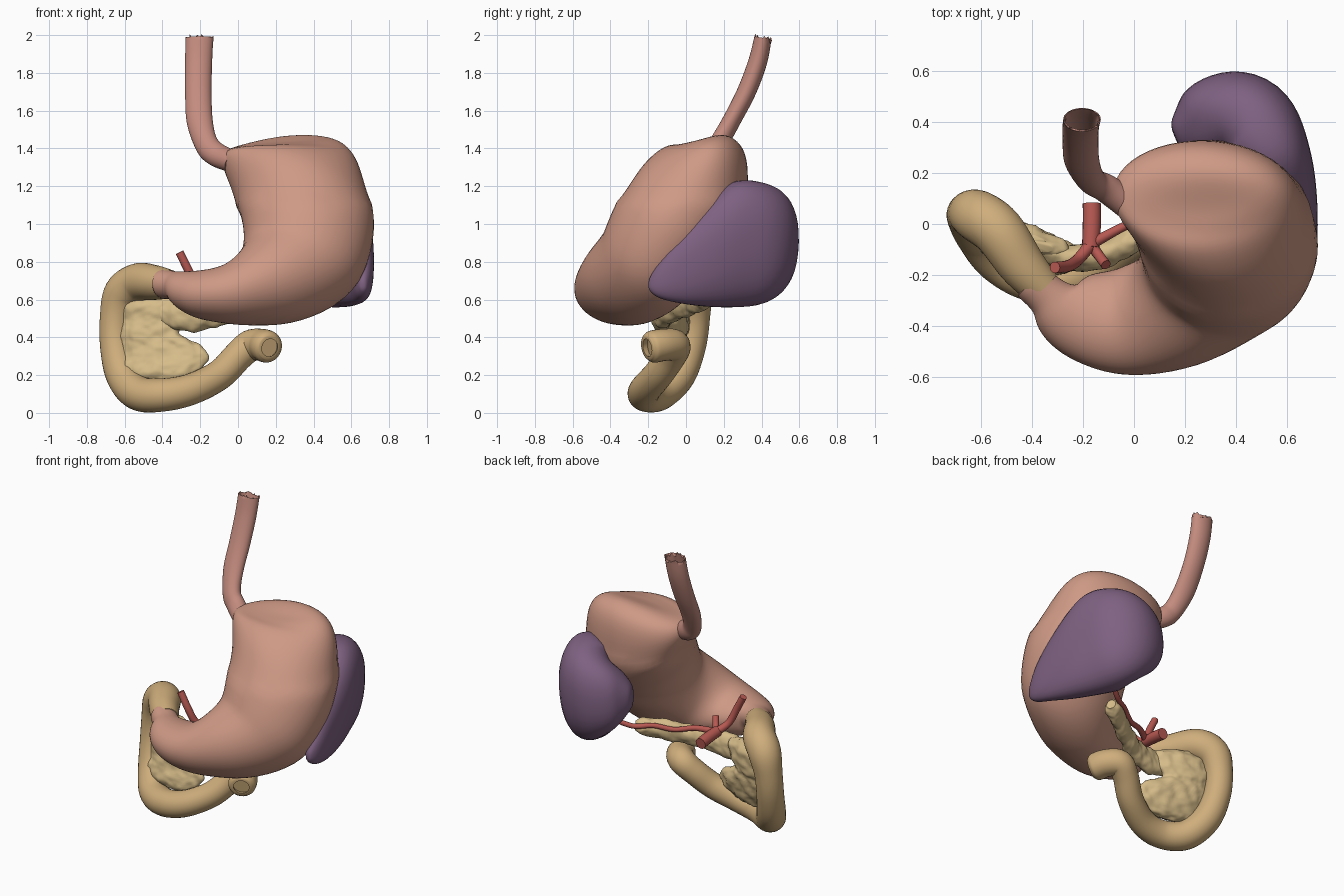
import bpy, bmesh, math, random
from mathutils import Vector, noise

if "Cube" in bpy.data.objects:
    bpy.data.objects.remove(bpy.data.objects["Cube"])

random.seed(4)


def material(name, rgb):
    m = bpy.data.materials.new(name)
    m.diffuse_color = (*rgb, 1)
    m.use_nodes = True
    m.node_tree.nodes["Principled BSDF"].inputs["Base Color"].default_value = m.diffuse_color
    return m


PINK = material("stomach_pink", (0.62, 0.32, 0.235))
ROSE = material("gullet_rose", (0.55, 0.26, 0.21))
TAN = material("bowel_tan", (0.62, 0.42, 0.20))
STRAW = material("gland_straw", (0.67, 0.50, 0.25))
PLUM = material("spleen_plum", (0.21, 0.12, 0.22))
RED = material("artery_red", (0.48, 0.10, 0.085))


def smooth_rows(rows, steps):
    """Catmull-Rom interpolation through rows of numbers."""
    out = []
    n = len(rows)
    for i in range(n - 1):
        p0, p1, p2, p3 = (rows[min(max(k, 0), n - 1)] for k in (i - 1, i, i + 1, i + 2))
        for s in range(steps):
            t = s / steps
            out.append([0.5 * (2 * b + (c - a) * t + (2 * a - 5 * b + 4 * c - d) * t * t
                               + (3 * b - a - 3 * c + d) * t ** 3)
                        for a, b, c, d in zip(p0, p1, p2, p3)])
    out.append(list(rows[-1]))
    return out


def tangents(cs):
    n = len(cs)
    return [(cs[min(i + 1, n - 1)] - cs[max(i - 1, 0)]).normalized() for i in range(n)]


def ring(c, u, v, sides, power=1.0):
    """Ellipse; power below 1 squares it off."""
    def f(x):
        return math.copysign(abs(x) ** power, x)
    return [c + u * f(math.cos(a)) + v * f(math.sin(a))
            for a in (2 * math.pi * k / sides for k in range(sides))]


def skin(name, rings, mat, wall=0, depth=10, lumps=0, ragged=0, relax=0, relax_top=0):
    """Skin rings into a closed body; wall > 0 leaves the last end hollow."""
    if ragged:
        rings[-1] = [p - Vector((0, 0, random.random() * ragged)) for p in rings[-1]]
    if wall:
        outer = list(rings)
        for idx in range(1, depth, 3):
            src = outer[-idx]
            c = sum(src, Vector()) / len(src)
            f = wall if idx == 1 else wall * 0.93
            rings.append([c + (p - c) * f for p in src])
    bm = bmesh.new()
    vr = [[bm.verts.new(p) for p in r] for r in rings]
    n = len(vr[0])
    for a, b in zip(vr, vr[1:]):
        for k in range(n):
            bm.faces.new((a[k], a[(k + 1) % n], b[(k + 1) % n], b[k]))
    for r in (vr[0], vr[-1]):
        c = bm.verts.new(sum((v.co for v in r), Vector()) / n)
        for k in range(n):
            bm.faces.new((r[k], r[(k + 1) % n], c))
    bmesh.ops.recalc_face_normals(bm, faces=bm.faces)
    top = [v for v in bm.verts if v.co.z > 1.12]
    for verts, count in ((list(bm.verts), relax), (top, relax_top)):
        for _ in range(count):
            bmesh.ops.smooth_vert(bm, verts=verts, factor=0.5, use_axis_x=True,
                                  use_axis_y=True, use_axis_z=True)
    if lumps:
        bm.normal_update()
        for v in bm.verts:
            d = noise.noise(v.co * 17) + 0.5 * noise.noise(v.co * 36)
            v.co += v.normal * d * lumps
    me = bpy.data.meshes.new(name)
    bm.to_mesh(me)
    bm.free()
    me.materials.append(mat)
    ob = bpy.data.objects.new(name, me)
    bpy.context.collection.objects.link(ob)
    bpy.ops.object.select_all(action='DESELECT')
    ob.select_set(True)
    bpy.context.view_layer.objects.active = ob
    bpy.ops.object.shade_smooth_by_angle(angle=math.radians(55))
    return ob


def band(name, rows, mat, sides=40, steps=6, power=1.0, **kw):
    """Rows are two opposite edge points and a half thickness across them."""
    rows = smooth_rows(rows, steps)
    lo = [Vector(r[:3]) for r in rows]
    hi = [Vector(r[3:6]) for r in rows]
    cs = [(a + b) / 2 for a, b in zip(lo, hi)]
    rings = []
    for a, b, c, t, r in zip(lo, hi, cs, tangents(cs), rows):
        u = (b - a) / 2
        rings.append(ring(c, u, t.cross(u).normalized() * r[6], sides, power))
    return skin(name, rings, mat, **kw)


def tube(name, rows, mat, sides=28, steps=6, **kw):
    """Rows are x, y, z, radius along the path."""
    rows = smooth_rows(rows, steps)
    cs = [Vector(r[:3]) for r in rows]
    u, rings = Vector((0.3, 0.2, 1)), []
    for c, t, r in zip(cs, tangents(cs), rows):
        u = (u - t * u.dot(t)).normalized()
        rings.append(ring(c, u * r[3], t.cross(u) * r[3], sides))
    return skin(name, rings, mat, **kw)


# Stomach: lesser-curve point, greater-curve point, half depth
band("stomach", [
    (0.20, .13, 1.455, 0.40, .13, 1.470, .05),
    (0.00, .135, 1.42, 0.55, .135, 1.45, .15),
    (-.12, .13, 1.365, 0.65, .12, 1.345, .235),
    (-.06, .06, 1.22, 0.70, .02, 1.15, .31),
    (0.01, -.06, 1.07, 0.72, -.11, 0.94, .305),
    (0.03, -.16, 0.92, 0.625, -.24, 0.68, .285),
    (0.00, -.25, 0.83, 0.345, -.40, 0.535, .255),
    (-.08, -.34, 0.775, 0.05, -.42, 0.475, .22),
    (-.19, -.355, 0.755, -.17, -.385, 0.49, .18),
    (-.275, -.335, 0.75, -.275, -.345, 0.53, .135),
    (-.335, -.285, 0.75, -.335, -.285, 0.595, .085),
    (-.41, -.215, 0.765, -.41, -.215, 0.605, .083)], PINK, sides=48, relax=3, relax_top=22)

# Oesophagus: flattened tube, torn open at the top
band("oesophagus", [
    (-.06, .08, 1.28, .01, .08, 1.38, .06),
    (-.15, .14, 1.315, -.07, .14, 1.415, .055),
    (-.215, .17, 1.38, -.115, .17, 1.46, .05),
    (-.27, .24, 1.53, -.135, .24, 1.56, .048),
    (-.28, .32, 1.70, -.14, .32, 1.70, .05),
    (-.28, .38, 1.86, -.137, .38, 1.86, .05),
    (-.277, .41, 2.00, -.13, .41, 2.00, .045)], ROSE, wall=.92, depth=24, ragged=.04)

# Spleen: bottom edge, top edge, half thickness, curving round the stomach
band("spleen", [
    (.66, -.20, .655, .66, -.20, .70, .015),
    (.66, -.15, .61, .66, -.15, .79, .045),
    (.64, -.04, .58, .655, -.06, .92, .075),
    (.575, .10, .56, .62, .09, 1.09, .125),
    (.49, .26, .555, .57, .25, 1.225, .165),
    (.41, .38, .575, .47, .40, 1.225, .20),
    (.31, .41, .65, .35, .42, 1.17, .175),
    (.22, .37, .75, .24, .37, 1.08, .125),
    (.155, .34, .86, .16, .34, .98, .05)], PLUM, power=.85, relax=5)

# Duodenum: C-shaped loop with an open end
tube("duodenum", [
    (-.36, -.25, .68, .076), (-.44, -.16, .69, .092), (-.53, -.03, .69, .102),
    (-.61, .03, .63, .102), (-.645, .04, .50, .087), (-.645, .02, .35, .085),
    (-.61, -.04, .20, .09), (-.53, -.14, .105, .092), (-.40, -.215, .095, .088),
    (-.25, -.215, .125, .083), (-.10, -.15, .20, .08), (.00, -.08, .30, .08),
    (.065, -.06, .355, .084), (.125, -.115, .36, .085), (.155, -.18, .35, .085),
    (.168, -.205, .345, .066)], TAN, wall=.72)

# Pancreas: lobed head inside the loop, tail running behind the stomach
band("pancreas_head", [
    (-.56, -.02, .62, -.32, -.10, .61, .03),
    (-.62, -.01, .56, -.25, -.11, .57, .055),
    (-.62, -.01, .48, -.27, -.10, .49, .06),
    (-.62, -.03, .41, -.31, -.10, .42, .06),
    (-.62, -.04, .34, -.20, -.13, .36, .055),
    (-.62, -.07, .26, -.16, -.15, .28, .055),
    (-.60, -.10, .20, -.24, -.17, .20, .05),
    (-.55, -.12, .17, -.32, -.17, .17, .02)], STRAW, sides=72, steps=8, lumps=.011)
band("pancreas_tail", [
    (-.40, -.09, .46, -.40, -.09, .59, .04),
    (-.27, -.13, .43, -.27, -.13, .60, .05),
    (-.13, -.12, .45, -.13, -.12, .60, .055),
    (.00, -.06, .49, .00, -.06, .62, .05),
    (.14, .03, .52, .14, .03, .65, .05),
    (.25, .10, .55, .25, .10, .66, .05),
    (.29, .125, .58, .29, .125, .64, .03)], STRAW, steps=12, lumps=.010)

# Arteries: trunk with its three branches
for name, rows in {
    "celiac_trunk": [(-.165, .08, .59, .036), (-.165, 0, .60, .036), (-.17, -.09, .61, .034)],
    "hepatic_artery": [(-.17, -.08, .61, .025), (-.22, -.14, .66, .023),
                       (-.26, -.165, .75, .023), (-.31, -.17, .85, .022)],
    "gastric_artery": [(-.17, -.08, .61, .022), (-.14, -.12, .62, .02), (-.11, -.16, .67, .02)],
    "splenic_artery": [(-.17, -.08, .61, .022), (-.06, -.02, .63, .018), (.06, .04, .61, .016),
                       (.17, .11, .635, .016), (.28, .18, .63, .016), (.42, .27, .70, .016)],
}.items():
    tube(name, rows, RED, sides=16)
